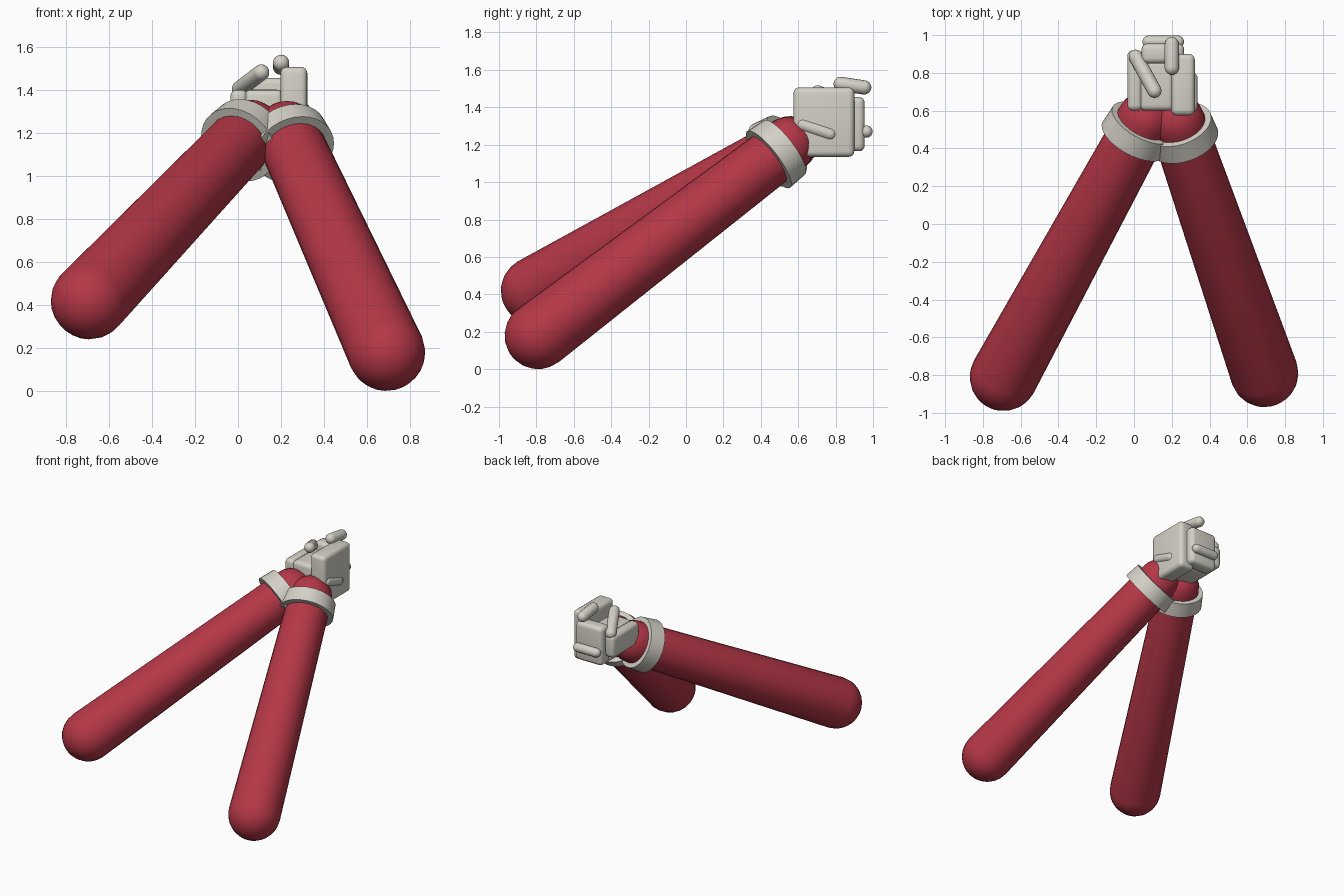
import bpy, bmesh, math
from mathutils import Vector

if "Cube" in bpy.data.objects:
    bpy.data.objects.remove(bpy.data.objects["Cube"])


def material(name, rgb):
    m = bpy.data.materials.new(name)
    m.diffuse_color = (*rgb, 1)
    m.use_nodes = True
    m.node_tree.nodes["Principled BSDF"].inputs["Base Color"].default_value = m.diffuse_color
    return m


RED = material("sleeve red", (0.46, 0.038, 0.062))
GREY = material("warm light grey", (0.66, 0.635, 0.57))


def finish(name, bm, mat, angle=35):
    bmesh.ops.recalc_face_normals(bm, faces=bm.faces[:])
    me = bpy.data.meshes.new(name)
    bm.to_mesh(me)
    bm.free()
    me.materials.append(mat)
    ob = bpy.data.objects.new(name, me)
    bpy.context.collection.objects.link(ob)
    bpy.ops.object.select_all(action='DESELECT')
    ob.select_set(True)
    bpy.context.view_layer.objects.active = ob
    bpy.ops.object.shade_smooth_by_angle(angle=math.radians(angle))
    return ob


def revolve(name, profile, origin, direction, mat, sides=24, closed=False):
    """Spin (radius, distance) points round an axis."""
    bm = bmesh.new()
    q = Vector(direction).to_track_quat('Z', 'Y')
    rings = []
    for r, h in profile:
        count = 1 if r < 1e-5 else sides
        rings.append([bm.verts.new(Vector(origin) + q @ Vector((
            r * math.cos(math.tau * i / sides), r * math.sin(math.tau * i / sides), h)))
            for i in range(count)])
    pairs = list(zip(rings, rings[1:]))
    if closed:
        pairs.append((rings[-1], rings[0]))
    for a, b in pairs:
        for i in range(sides):
            j = (i + 1) % sides
            quad = [a[i % len(a)], a[j % len(a)], b[j % len(b)], b[i % len(b)]]
            bm.faces.new(list(dict.fromkeys(quad)))
    return finish(name, bm, mat)


def capsule(name, a, b, ra, rb, mat, sides=24, steps=6):
    a, b = Vector(a), Vector(b)
    length = (b - a).length
    arc = [math.pi / 2 * i / steps for i in range(steps + 1)]
    prof = [(ra * math.sin(t), -ra * math.cos(t)) for t in arc]
    prof += [(rb * math.cos(t), length + rb * math.sin(t)) for t in arc]
    return revolve(name, prof, a, b - a, mat, sides)


def block(name, lo, hi, bevel):
    bm = bmesh.new()
    bmesh.ops.create_cube(bm, size=1)
    for v in bm.verts:
        v.co = Vector([(l + h) / 2 + c * (h - l) for l, h, c in zip(lo, hi, v.co)])
    bmesh.ops.bevel(bm, geom=bm.edges[:], offset=bevel, segments=4, profile=0.5,
                    affect='EDGES', clamp_overlap=True)
    return finish(name, bm, GREY)


# sleeves with their cuffs
for side, low, high in (("left", (-0.69, -0.81, 0.42), (0.058, 0.555, 1.205)),
                        ("right", (0.69, -0.79, 0.18), (0.227, 0.545, 1.2))):
    capsule(side + "_sleeve", low, high, 0.18, 0.148, RED)
    axis = (Vector(high) - Vector(low)).normalized()
    centre = Vector(high) - axis * 0.08
    revolve(side + "_cuff", [(0.14, -0.055), (0.19, -0.055), (0.182, 0.055), (0.14, 0.055)],
            centre, axis, GREY, 32, closed=True)

# palms and folded fingers
block("right_palm", (0.197, 0.575, 1.135), (0.322, 0.9, 1.506), 0.03)
block("left_palm", (-0.035, 0.6, 1.23), (0.045, 0.92, 1.4), 0.03)
block("inner_grip", (0.03, 0.6, 1.17), (0.21, 0.87, 1.4), 0.03)
block("folded_fingers", (0.04, 0.85, 1.165), (0.265, 0.955, 1.455), 0.03)

# separate fingers and thumbs
for name, a, b, r in (
        ("left_thumb", (0.01, 0.885, 1.405), (0.108, 0.705, 1.48), 0.038),
        ("right_thumb", (0.2, 0.827, 1.525), (0.2, 0.953, 1.506), 0.038),
        ("front_finger", (0.078, 0.965, 1.27), (0.232, 0.965, 1.27), 0.033),
        ("side_finger", (0.303, 0.625, 1.305), (0.303, 0.77, 1.257), 0.034)):
    capsule(name, a, b, r, r, GREY, 16, 5)
